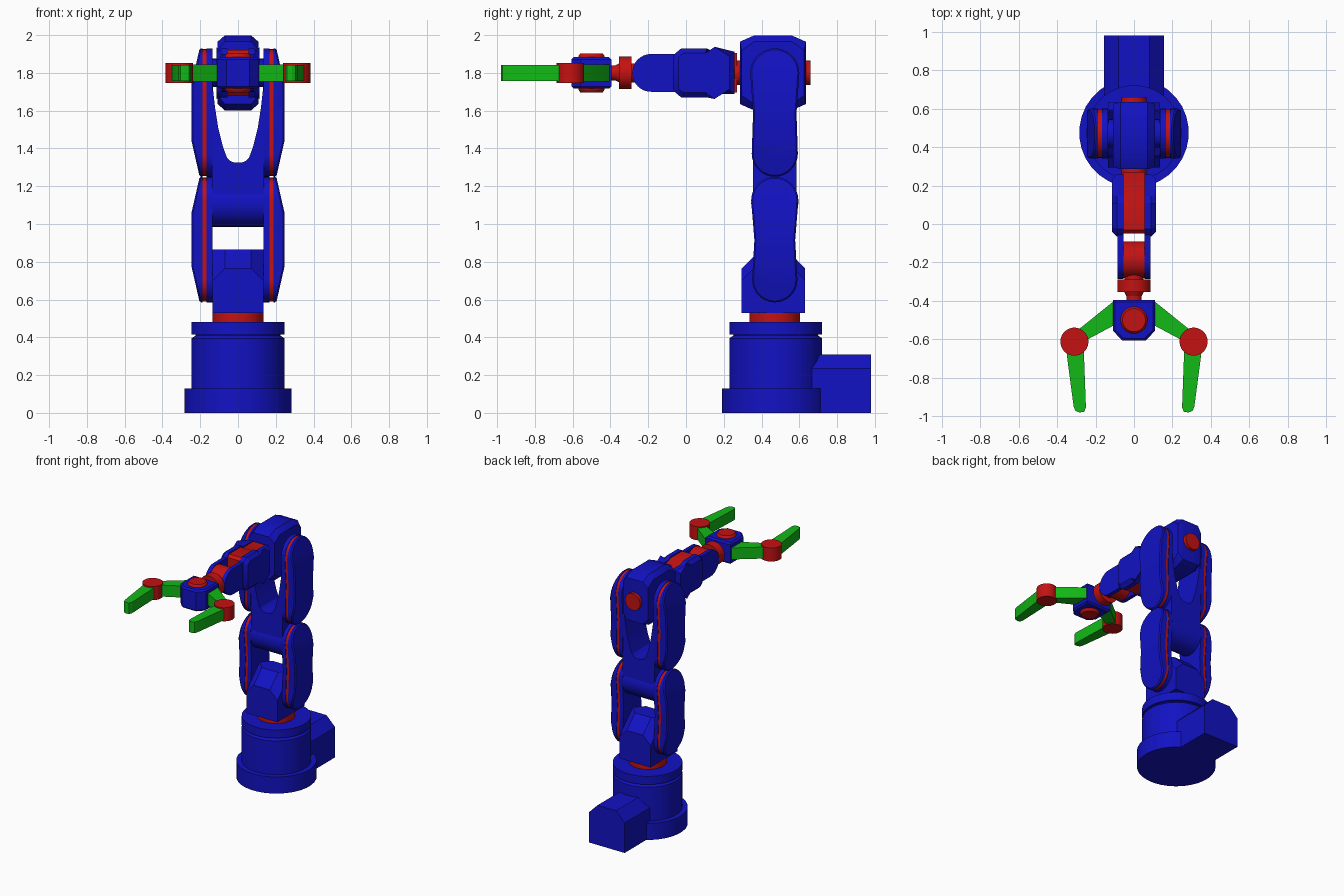
import bpy, bmesh, math
from mathutils import Vector

if "Cube" in bpy.data.objects:
    bpy.data.objects.remove(bpy.data.objects["Cube"])


def material(name, rgb):
    m = bpy.data.materials.new(name)
    m.diffuse_color = (*rgb, 1)
    m.use_nodes = True
    m.node_tree.nodes["Principled BSDF"].inputs["Base Color"].default_value = m.diffuse_color
    return m


BLUE = material("deep blue", (0.006, 0.006, 0.55))
RED = material("red", (0.55, 0.006, 0.006))
GREEN = material("green", (0.006, 0.48, 0.008))


def finish(bm, name, mat):
    bmesh.ops.recalc_face_normals(bm, faces=bm.faces)
    me = bpy.data.meshes.new(name)
    bm.to_mesh(me)
    bm.free()
    ob = bpy.data.objects.new(name, me)
    bpy.context.collection.objects.link(ob)
    me.materials.append(mat)
    bpy.ops.object.select_all(action='DESELECT')
    ob.select_set(True)
    bpy.context.view_layer.objects.active = ob
    bpy.ops.object.shade_smooth_by_angle(angle=math.radians(25))
    return ob


def prism_bm(pts, a, b, axis):
    """Extrude a 2D outline from a to b: x takes (y,z), y takes (x,z), z takes (x,y)."""
    place = {'x': lambda p, t: (t, p[0], p[1]),
             'y': lambda p, t: (p[0], t, p[1]),
             'z': lambda p, t: (p[0], p[1], t)}[axis]
    bm = bmesh.new()
    lo = [bm.verts.new(place(p, a)) for p in pts]
    hi = [bm.verts.new(place(p, b)) for p in pts]
    bm.faces.new(lo)
    bm.faces.new(hi)
    for i in range(len(pts)):
        j = (i + 1) % len(pts)
        bm.faces.new((lo[i], lo[j], hi[j], hi[i]))
    return bm


def prism(name, pts, a, b, axis, mat, bevel=0):
    bm = prism_bm(pts, a, b, axis)
    if bevel:
        k = 'xyz'.index(axis)
        rim = [e for e in bm.edges if abs(e.verts[0].co[k] - e.verts[1].co[k]) < 1e-5]
        bmesh.ops.bevel(bm, geom=rim, offset=bevel, segments=1, affect='EDGES')
    return finish(bm, name, mat)


def circle(cx, cy, r, n=32, start=0, sweep=2 * math.pi):
    m = n if sweep > 6 else n - 1
    return [(cx + r * math.cos(start + sweep * i / m),
             cy + r * math.sin(start + sweep * i / m)) for i in range(n)]


def lathe(name, centre, profile, axis, mat, n=32):
    """Turn a (radius, position) profile round an axis through the centre."""
    bm = bmesh.new()
    rings = []
    for r, t in profile:
        ring = []
        for i in range(n):
            a = 2 * math.pi * (i + .5) / n
            u, v = centre[0] + r * math.cos(a), centre[1] + r * math.sin(a)
            ring.append(bm.verts.new((u, v, t) if axis == 'z' else (u, t, v)))
        rings.append(ring)
    for p, q in zip(rings, rings[1:]):
        for i in range(n):
            j = (i + 1) % n
            bm.faces.new((p[i], p[j], q[j], q[i]))
    bm.faces.new(rings[0])
    bm.faces.new(rings[-1])
    return finish(bm, name, mat)


def hull(name, pts, mat):
    bm = bmesh.new()
    for p in pts:
        bm.verts.new(p)
    bmesh.ops.convex_hull(bm, input=bm.verts)
    bmesh.ops.dissolve_limit(bm, angle_limit=0.02, verts=bm.verts, edges=bm.edges)
    return finish(bm, name, mat)


def cut(bm, co, no):
    """Slice off everything on the side the normal points to, and close the hole."""
    res = bmesh.ops.bisect_plane(bm, geom=bm.verts[:] + bm.edges[:] + bm.faces[:],
                                 plane_co=co, plane_no=no, clear_outer=True)
    edges = [g for g in res['geom_cut'] if isinstance(g, bmesh.types.BMEdge)]
    bmesh.ops.edgeloop_fill(bm, edges=edges)


YC = 0.47   # column axis
ZC = 1.80   # forearm axis

# Base drum and rear connector box
lathe("base_drum", (0, 0.475), [(.285, 0), (.285, .13), (.247, .13), (.247, .395), (.225, .41),
                                (.225, .415), (.247, .415), (.247, .48)], 'z', BLUE)
prism("rear_box", [(-.155, 0), (.155, 0), (.155, .235), (.08, .31), (-.08, .31), (-.155, .235)],
      .50, .98, 'y', BLUE)
lathe("turntable", (0, YC), [(.135, .47), (.135, .54)], 'z', RED)

# Shoulder block with sloped shoulders and cut corners
pts = []
for sx in (-1, 1):
    for sy in (-1, 1):
        for x, y, z in ((.135, .168, .53), (.135, .168, .70), (.07, .168, .765),
                        (.07, .068, .865), (.135, .003, .865)):
            pts.append((sx * x, .463 + sy * y, z))
hull("shoulder_block", pts, BLUE)


# Paired side links: inner plate, red seam, outer plate with sloped ends
def link_outline(z0, r0, z1, r1, waist):
    zm = (z0 + z1) / 2
    return (circle(YC, z1, r1, 17, 0, math.pi) + [(YC - waist, zm)]
            + circle(YC, z0, r0, 17, math.pi, math.pi) + [(YC + waist, zm)])


for label, z0, r0, z1, r1, waist in (("lower", .705, .12, 1.125, .125, .108),
                                     ("upper", 1.372, .122, 1.80, .13, .115)):
    shape = link_outline(z0, r0, z1, r1, waist)
    seam = link_outline(z0, r0 - .004, z1, r1 - .004, waist - .004)
    for side, s in (("left", -1), ("right", 1)):
        prism(f"{label}_{side}_inner_plate", shape, s * .135, s * .167, 'x', BLUE)
        prism(f"{label}_{side}_seam", seam, s * .167, s * .188, 'x', RED)
        bm = prism_bm(shape, s * .188, s * .245, 'x')
        for zb, d in ((z1 + r1 - .185, 1), (z0 - r0 + .185, -1)):
            cut(bm, Vector((s * .245, 0, zb)), Vector((s * .185, 0, d * .042)))
        bmesh.ops.bevel(bm, geom=[e for e in bm.edges if len(e.link_faces) == 2
                                  and all(abs(v.co.x) > .2 for v in e.verts)
                                  and e.calc_face_angle() > .9],
                        offset=.008, segments=1, affect='EDGES')
        finish(bm, f"{label}_{side}_outer_plate", BLUE)

# Yoke between the links: round hub and a U-shaped fork
prism("yoke_hub", circle(YC, 1.11, .125), -.138, .138, 'x', BLUE)
right = [(.138, 1.11), (.138, 1.86), (.134, 1.86), (.133, 1.72), (.122, 1.62), (.105, 1.51),
         (.08, 1.41), (.058, 1.35), (.04, 1.333), (.02, 1.325)]
prism("yoke_fork", right + [(-x, z) for x, z in reversed(right)], YC - .115, YC + .115, 'y', BLUE)

# Elbow block, chamfered all round, with red shaft through it
pts = []
for sx in (-1, 1):
    for sy in (-1, 1):
        for sz in (-1, 1):
            for x, y, z in ((.07, .10, .198), (.07, .175, .165), (.108, .10, .165),
                            (.108, .165, .12), (.07, .175, .12)):
                pts.append((sx * x, .46 + sy * y, ZC + sz * z))
hull("elbow_block", pts, BLUE)
lathe("elbow_shaft", (0, ZC), [(.065, .24), (.065, .66)], 'y', RED)
prism("elbow_pivot", circle(YC, ZC, .075), -.14, .14, 'x', BLUE)

# Forearm: red core between two blue cheeks
half = [(-.065, .09), (-.055, .105), (-.025, .13), (.11, .13), (.145, .112), (.257, .112)]
cheek = [(y, ZC + z) for y, z in half] + [(y, ZC - z) for y, z in reversed(half)]
core = [(-.05, ZC - .10), (-.03, ZC - .12), (.11, ZC - .12), (.145, ZC - .104), (.27, ZC - .104),
        (.27, ZC + .104), (.145, ZC + .104), (.11, ZC + .12), (-.03, ZC + .12), (-.05, ZC + .10)]
prism("forearm_core", core, -.057, .057, 'x', RED)
prong = circle(-.185, ZC, .1, 17, math.pi / 2, math.pi) + [(0, ZC - .1), (0, ZC + .1)]
for side, s in (("left", -1), ("right", 1)):
    bm = prism_bm(cheek, s * .055, s * .115, 'x')
    rim = [e for e in bm.edges if all(abs(v.co.x) > .11 for v in e.verts)]
    bmesh.ops.bevel(bm, geom=rim, offset=.026, segments=1, affect='EDGES')
    finish(bm, f"forearm_{side}_cheek", BLUE)
    prism(f"wrist_{side}_prong", prong, s * .055, s * .085, 'x', BLUE)

# Wrist roller, flange and neck
prism("wrist_roller", circle(-.185, ZC, .095), -.056, .056, 'x', RED)
lathe("wrist_flange", (0, ZC), [(.04, -.40), (.04, -.375), (.05, -.355), (.086, -.355),
                                (.086, -.288), (.05, -.288), (.05, -.25)], 'y', RED)

# Gripper body and pin
body = [(-.11, -.395), (-.11, -.555), (-.06, -.607), (.06, -.607), (.11, -.555), (.11, -.395)]
prism("gripper_body", body, ZC - .083, ZC + .083, 'z', BLUE, bevel=.012)
lathe("gripper_pin", (0, -.5), [(.06, 1.697), (.07, 1.712), (.07, 1.888), (.06, 1.903)], 'z', RED)

# Gripper arms, knuckles and fingers, mirrored left and right
arm = [(.09, -.395), (.11, -.405), (.29, -.55), (.29, -.63), (.25, -.605), (.11, -.53), (.09, -.53)]
finger = [(.262, -.63), (.355, -.63), (.347, -.70), (.314, -.95), (.305, -.972), (.285, -.98),
          (.26, -.978), (.25, -.955)]
for side, s in (("left", -1), ("right", 1)):
    flip = lambda outline: [(s * x, y) for x, y in outline]
    prism(f"{side}_gripper_arm", flip(arm), 1.755, 1.845, 'z', GREEN)
    lathe(f"{side}_knuckle", (s * .31, -.612), [(.073, 1.747), (.073, 1.853)], 'z', RED)
    prism(f"{side}_finger", flip(finger), 1.757, 1.843, 'z', GREEN)
